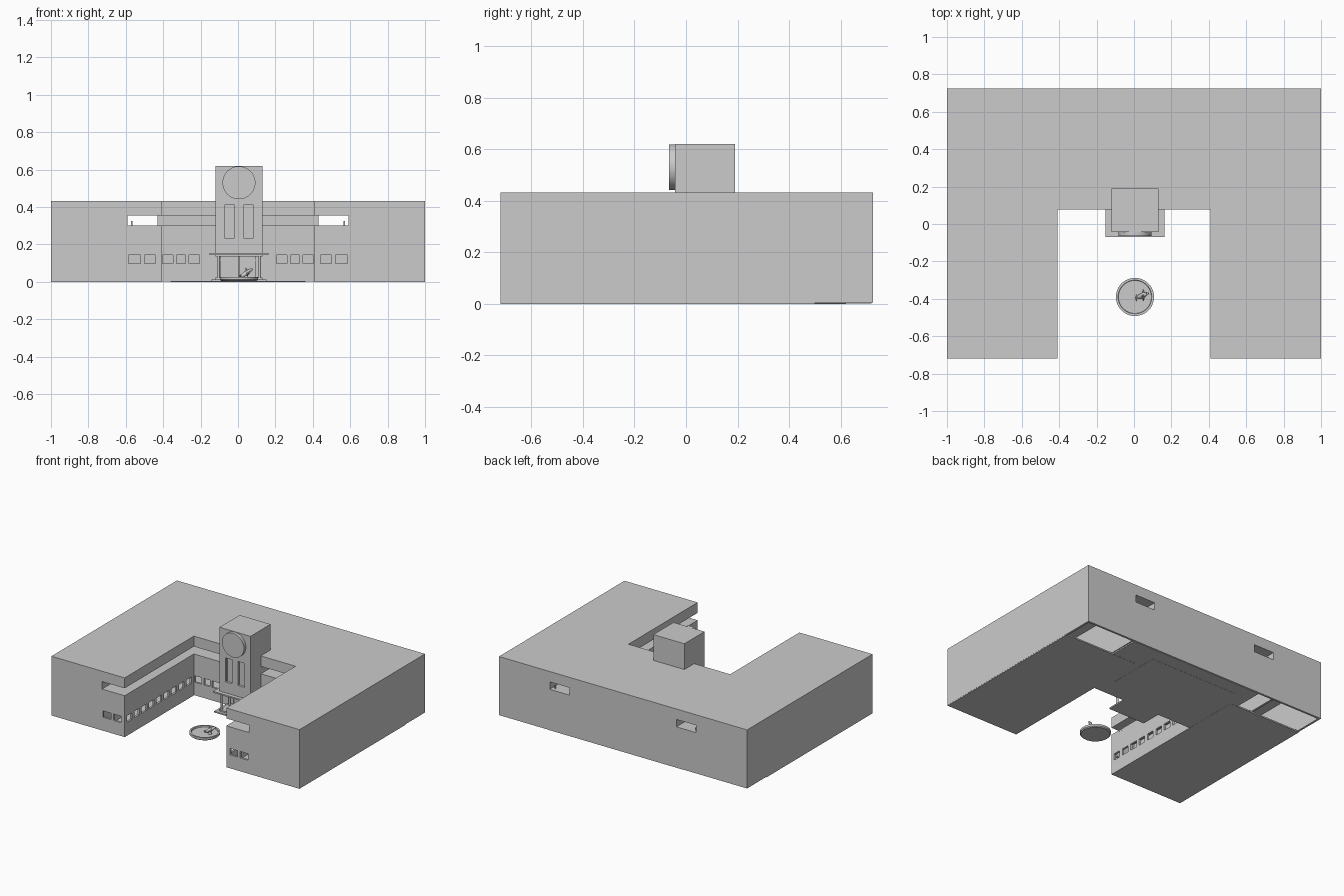
import bpy, bmesh, math
from mathutils import Vector, Matrix

if "Cube" in bpy.data.objects:
    bpy.data.objects.remove(bpy.data.objects["Cube"])

T = 0.015          # wall thickness
SLOT0, SLOT1 = 0.302, 0.356   # open gallery height
TOP = 0.432


def make(name, bm, smooth=False):
    me = bpy.data.meshes.new(name)
    bmesh.ops.recalc_face_normals(bm, faces=bm.faces[:])
    bm.to_mesh(me)
    bm.free()
    ob = bpy.data.objects.new(name, me)
    bpy.context.collection.objects.link(ob)
    if smooth:
        bpy.context.view_layer.objects.active = ob
        ob.select_set(True)
        bpy.ops.object.shade_smooth_by_angle()
        ob.select_set(False)
    return ob


def add_box(bm, x0, x1, y0, y1, z0, z1):
    m = Matrix.Translation(((x0 + x1) / 2, (y0 + y1) / 2, (z0 + z1) / 2)) @ Matrix.Diagonal(
        (abs(x1 - x0), abs(y1 - y0), abs(z1 - z0), 1))
    bmesh.ops.create_cube(bm, size=1, matrix=m)


def boxes(name, *specs):
    bm = bmesh.new()
    for s in specs:
        add_box(bm, *s)
    return make(name, bm)


def mirrored(name, *specs):
    both = []
    for s in specs:
        both += [s, (-s[1], -s[0]) + tuple(s[2:])]
    return boxes(name, *both)


def wall_specs(axis, a, b, f0, f1, z0, z1, openings=(), oz0=0, oz1=0):
    """Boxes forming a straight wall with one row of openings."""
    out = []

    def put(p, q, lo, hi):
        if q - p > 1e-4 and hi - lo > 1e-4:
            out.append((p, q, f0, f1, lo, hi) if axis == 'x' else (f0, f1, p, q, lo, hi))
    if not openings:
        put(a, b, z0, z1)
        return out
    put(a, b, z0, oz0)
    put(a, b, oz1, z1)
    edge = a
    for o0, o1 in openings:
        put(edge, o0, oz0, oz1)
        edge = o1
    put(edge, b, oz0, oz1)
    return out


def prism(name, pts, z0, z1):
    bm = bmesh.new()
    f = bm.faces.new([bm.verts.new((x, y, z0)) for x, y in pts])
    r = bmesh.ops.extrude_face_region(bm, geom=[f])
    bmesh.ops.translate(bm, vec=(0, 0, z1 - z0),
                        verts=[v for v in r['geom'] if isinstance(v, bmesh.types.BMVert)])
    return make(name, bm)


def lathe(name, profile, centre, steps=48):
    bm = bmesh.new()
    vs = [bm.verts.new((r, 0, z)) for r, z in profile]
    es = [bm.edges.new(p) for p in zip(vs, vs[1:])]
    bmesh.ops.spin(bm, geom=vs + es, axis=(0, 0, 1), cent=(0, 0, 0),
                   angle=math.tau, steps=steps)
    bmesh.ops.remove_doubles(bm, verts=bm.verts[:], dist=1e-5)
    bmesh.ops.translate(bm, vec=centre, verts=bm.verts[:])
    return make(name, bm, True)


# Roof and gallery floor share the U-shaped plan
plan = [(-1, -.72), (-.41, -.72), (-.41, .077), (.41, .077),
        (.41, -.72), (1, -.72), (1, .725), (-1, .725)]
prism("roof", plan, SLOT1, TOP)
prism("gallery_floor", [(x * (1 - .0005), y * (1 - .0005)) for x, y in plan], SLOT0 - .012, SLOT0)

# Outer walls
mirrored("side_wall", (1 - T, 1, -.72, .725, 0.005, SLOT1))
boxes("back_wall", *wall_specs('x', -1, 1, .725 - T, .725, 0.005, SLOT1,
                               [(-.59, -.43), (.43, .59)], SLOT0, SLOT1))
mirrored("wing_front_wall",
         (.592, 1, -.72, -.72 + T, 0.005, SLOT1),
         *wall_specs('x', .41, .592, -.72, -.72 + T, 0.005, SLOT0,
                     [(.44, .50), (.52, .585)], .098, .145))

# Courtyard walls with window rows
wins = [(-.695 + i * .086, -.695 + i * .086 + .058) for i in range(9)]
mirrored("wing_court_wall", *wall_specs('y', -.72, .077, .41, .41 + T, 0.005, SLOT0,
                                        wins, .098, .145))
mirrored("court_back_wall", *wall_specs('x', .10, .41 + T, .077, .077 + T, 0.005, SLOT0,
                                        [(.205, .262), (.28, .328), (.348, .403)], .098, .145))
boxes("wall_over_door", (-.10, .10, .077, .077 + T, .135, SLOT0))

# Inner walls of the corridor and central rooms
mirrored("corridor_wall", (.592, .592 + T, -.71, .715, 0.01, SLOT1))
boxes("upper_central_rooms", (-.43, .43, .26, .71, SLOT0, SLOT1))
mirrored("railing_post", (.565, .572, .69, .697, SLOT0, .325))

# Ground slabs, open under the two rear corner rooms
mirrored("wing_floor", (.41, .999, -.719, .50, 0, .01))
boxes("central_floor", (-.47, .60, .08, .72, 0.001, .011),
      (-.36, .36, .22, .62, 0, .008))

# Clock tower
cx = .005
boxes("tower",
      *wall_specs('x', -.12, .13, -.042, -.022, .15, .62,
                  [(-.072, -.02), (.03, .082)], .235, .41),
      (-.12, -.105, -.022, .19, .15, .62), (.115, .13, -.022, .19, .15, .62),
      (-.105, .115, .175, .19, .15, .62), (-.105, .115, -.022, .175, .605, .62),
      (-.105, .115, .03, .045, .15, .605))
bm = bmesh.new()
bmesh.ops.create_cone(bm, cap_ends=True, segments=48, radius1=.088, radius2=.088, depth=.024,
                      matrix=Matrix.Translation((cx, -.053, .53)) @ Matrix.Rotation(math.pi / 2, 4, 'X'))
make("round_dial", bm, True)

# Entrance porch
boxes("porch_canopy", (cx - .157, cx + .157, -.07, .08, .145, .155),
      (cx - .125, cx + .125, -.05, .08, .135, .145))
boxes("porch_steps", (cx - .148, cx + .148, -.07, .08, 0.003, .013),
      (cx - .125, cx + .125, -.05, .08, .013, .023))
bm = bmesh.new()
for px in (-.11, .11):
    for py in (-.035, .05):
        bmesh.ops.create_cone(bm, cap_ends=True, segments=16, radius1=.008, radius2=.008, depth=.115,
                              matrix=Matrix.Translation((cx + px, py, .08)))
make("porch_columns", bm, True)
boxes("entrance_door", (-.10, .003, .085, .09, .02, .135), (.007, .10, .085, .09, .02, .135),
      (-.10, .10, .078, .094, .115, .12), (-.10, -.09, .076, .094, .02, .135),
      (.09, .10, .076, .094, .02, .135))

# Fountain basin
lathe("fountain_basin", [(0, .006), (.095, .006), (.102, .012), (.102, .027), (.09, .027),
                         (.088, .018), (0, .018)], (cx, -.39, 0))

# Leaping fish sculpture: tapered bent body with fins
path = [((.012, -.395, .03), .004), ((.025, -.39, .034), .010), ((.042, -.384, .044), .014),
        ((.056, -.378, .056), .012), ((.068, -.372, .064), .008), ((.08, -.37, .067), .003)]
bm = bmesh.new()
for (p, r0), (q, r1) in zip(path, path[1:]):
    p, q = Vector(p), Vector(q)
    m = Matrix.Translation((p + q) / 2) @ (q - p).to_track_quat('Z', 'Y').to_matrix().to_4x4()
    bmesh.ops.create_cone(bm, cap_ends=True, segments=12, radius1=r0, radius2=r1,
                          depth=(q - p).length, matrix=m)
for loc, rot in (((.045, -.384, .066), (0, -.3, 0)), ((.05, -.40, .043), (1.9, 0, .3)),
                 ((.05, -.362, .043), (-1.9, 0, -.3)), ((.012, -.403, .033), (1.5, 0, 0)),
                 ((.012, -.387, .033), (-1.5, 0, 0))):
    m = Matrix.Translation(loc)
    for ax, a in zip('XYZ', rot):
        m = m @ Matrix.Rotation(a, 4, ax)
    bmesh.ops.create_cone(bm, cap_ends=True, segments=6, radius1=.008, radius2=.001, depth=.024, matrix=m)
bmesh.ops.create_cone(bm, cap_ends=True, segments=12, radius1=.014, radius2=.008, depth=.028,
                      matrix=Matrix.Translation((.042, -.384, .029)))
make("fish_sculpture", bm, True)
